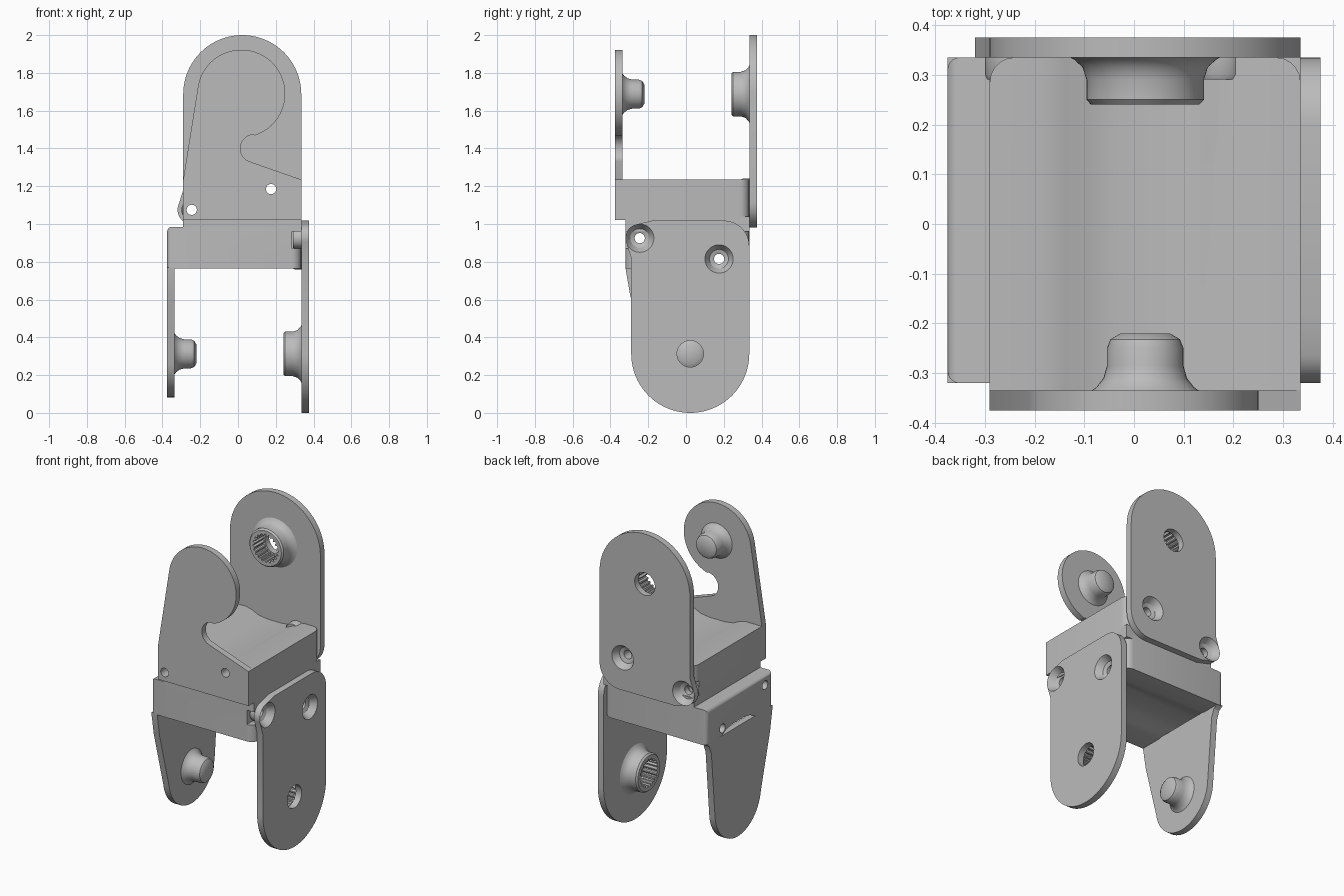
import bpy, bmesh, math
from mathutils import Vector

old = bpy.data.objects.get("Cube")
if old:
    bpy.data.objects.remove(old, do_unlink=True)

GREY = (0.5, 0.5, 0.5, 1)
metal = bpy.data.materials.new("plain_grey")
metal.use_nodes = True
metal.diffuse_color = GREY
metal.node_tree.nodes["Principled BSDF"].inputs["Base Color"].default_value = GREY


# Bracket frames: u across, v from small plate to large plate, z up
def upper(u, v, z):
    return Vector((u, v, z))


def lower(u, v, z):
    return Vector((v, u, 2 - z))


def finish(name, bm):
    bmesh.ops.recalc_face_normals(bm, faces=bm.faces[:])
    mesh = bpy.data.meshes.new(name)
    bm.to_mesh(mesh)
    bm.free()
    mesh.materials.append(metal)
    obj = bpy.data.objects.new(name, mesh)
    bpy.context.collection.objects.link(obj)
    return obj


def prism(name, outline, v0, v1, place, bevels=()):
    """Extrude a (u, z) outline along v; bevels are (rule, width) pairs."""
    bm = bmesh.new()
    a = [bm.verts.new((u, v0, z)) for u, z in outline]
    b = [bm.verts.new((u, v1, z)) for u, z in outline]
    bm.faces.new(a)
    bm.faces.new(b[::-1])
    for i in range(len(a)):
        j = (i + 1) % len(a)
        bm.faces.new((a[i], b[i], b[j], a[j]))
    for rule, width in bevels:
        edges = [e for e in bm.edges if rule(e.verts[0].co, e.verts[1].co)]
        bmesh.ops.bevel(bm, geom=edges, offset=width, segments=5,
                        profile=0.5, affect='EDGES')
    for vert in bm.verts:
        vert.co = place(*vert.co)
    return finish(name, bm)


def lathe(name, profile, u, z, place, ring=False, teeth=0, segments=40):
    """Turn an (r, v) profile about the v axis through (u, z)."""
    bm = bmesh.new()
    n = teeth * 4 if teeth else segments
    loops = []
    for r, v in profile:
        loop = []
        for i in range(n):
            t = math.tau * i / n
            rr = r * 0.87 if teeth and r < 0.1 and (i // 2) % 2 else r
            loop.append(bm.verts.new(place(u + rr * math.cos(t), v, z + rr * math.sin(t))))
        loops.append(loop)
    pairs = list(zip(loops, loops[1:]))
    if ring:
        pairs.append((loops[-1], loops[0]))
    else:
        bm.faces.new(loops[0])
        bm.faces.new(loops[-1])
    for a, b in pairs:
        for i in range(n):
            j = (i + 1) % n
            bm.faces.new((a[i], a[j], b[j], b[i]))
    return finish(name, bm)


def arc(u, z, r, start, end, steps=24):
    angles = [math.radians(start + (end - start) * i / steps) for i in range(steps + 1)]
    return [(u + r * math.cos(t), z + r * math.sin(t)) for t in angles]


def rect(u0, u1, z0, z1):
    return [(u0, z0), (u1, z0), (u1, z1), (u0, z1)]


def cut(parts, cutters):
    for part in parts:
        for cutter in cutters:
            mod = part.modifiers.new("cut", 'BOOLEAN')
            mod.operation = 'DIFFERENCE'
            mod.solver = 'EXACT'
            mod.object = cutter
            bpy.context.view_layer.objects.active = part
            bpy.ops.object.modifier_apply(modifier=mod.name)


HUB_U, HUB_Z = 0.0225, 1.6875
SCREWS = [(-0.245, 1.075), (0.175, 1.185)]

# Large plate: round top, screw lug low on one side
large = (arc(HUB_U, HUB_Z, 0.3125, 0, 180, 40) + [(-0.29, 1.18)]
         + arc(-0.245, 1.075, 0.075, 165, 255, 12)
         + [(-0.18, 0.982)] + arc(0.2, 1.117, 0.135, -90, 0, 12))

# Small plates: hooked above, tapered below
hook = ([(-0.29, 1.02), (0.335, 1.02), (0.335, 1.235)]
        + arc(0.085, 1.4, 0.073, 250, 95, 16)
        + arc(0.0175, 1.69, 0.2325, -72, 170, 40) + [(-0.29, 1.235)])
taper = ([(-0.32, 1.23), (0.335, 1.23), (0.305, 1.25), (0.285, 1.3)]
         + arc(HUB_U, 1.69, 0.2275, 8, 171, 32) + [(-0.296, 1.376), (-0.32, 1.235)])


def corner(a, b):
    """Upright edges beside the large plate."""
    return a.y > 0.33 and b.y > 0.33 and abs(a.x - b.x) < 0.001 and abs(a.z - b.z) > 0.1


def fold(a, b):
    """Outer folded edges beside the small plate."""
    if a.y > -0.37 or b.y > -0.37:
        return False
    low = a.z < 1.03 and b.z < 1.03
    return low or (abs(a.x - b.x) < 0.001 and abs(a.z - b.z) > 0.1)


def bracket(label, place, small_outline, u0, v0, block_bottom, bevels):
    small = prism(label + "_small_plate", small_outline, -0.375, -0.335, place)
    big = prism(label + "_large_plate", large, 0.335, 0.375, place)
    # Block with a shallow trough facing the hub
    trough = [(0.22, 1.235), (0.18, 1.226), (0.13, 1.203), (0.07, 1.195),
              (-0.03, 1.195), (-0.09, 1.203), (-0.14, 1.226), (-0.18, 1.235)]
    block = prism(label + "_block", [(u0, block_bottom), (0.335, block_bottom),
                  (0.335, 1.235)] + trough + [(u0, 1.235)], v0, 0.335, place, bevels)
    bosses = [lathe(label + "_screw_boss", [(0.05, 0.29), (0.055, 0.3), (0.055, 0.34)],
                    u, z, place) for u, z in SCREWS]

    # Notch behind the lug, screw holes with countersinks, hub opening
    notch = prism("notch_cutter", rect(-0.36, -0.19, 1.0, 1.13), 0.285, 0.345, place)
    holes = [lathe("hole_cutter", [(0.027, -0.5), (0.027, 0.325), (0.05, 0.335),
                   (0.078, 0.38), (0.078, 0.45)], u, z, place) for u, z in SCREWS]
    opening = lathe("opening_cutter", [(0.07, 0.3), (0.07, 0.42)], HUB_U, HUB_Z, place)
    cut([block], [notch])
    cut([block, small, big] + bosses, holes)
    cut([big], [opening])
    for helper in holes + [notch, opening]:
        bpy.data.objects.remove(helper, do_unlink=True)

    # Splined hub and the pin facing it
    lathe(label + "_splined_hub",
          [(0.16, 0.34), (0.142, 0.33), (0.126, 0.315), (0.118, 0.29), (0.118, 0.25),
           (0.109, 0.24), (0.088, 0.24), (0.088, 0.34)],
          HUB_U, HUB_Z, place, ring=True, teeth=20)
    lathe(label + "_pin",
          [(0.115, -0.34), (0.098, -0.328), (0.084, -0.31), (0.077, -0.285),
           (0.077, -0.25), (0.07, -0.232), (0.05, -0.22)],
          HUB_U, HUB_Z, place)


bracket("upper", upper, hook, -0.29, -0.336, 1.02, [(corner, 0.05)])
bracket("lower", lower, taper, -0.32, -0.375, 1.015, [(corner, 0.05), (fold, 0.025)])

# Core joining both brackets
prism("core", rect(-0.29, 0.335, 0.96, 1.04), -0.32, 0.335, upper)

# Smooth shading with sharp edges kept
bpy.ops.object.select_all(action='DESELECT')
for obj in bpy.context.scene.objects:
    if obj.type == 'MESH':
        obj.select_set(True)
        bpy.context.view_layer.objects.active = obj
bpy.ops.object.shade_smooth_by_angle(angle=math.radians(32))
